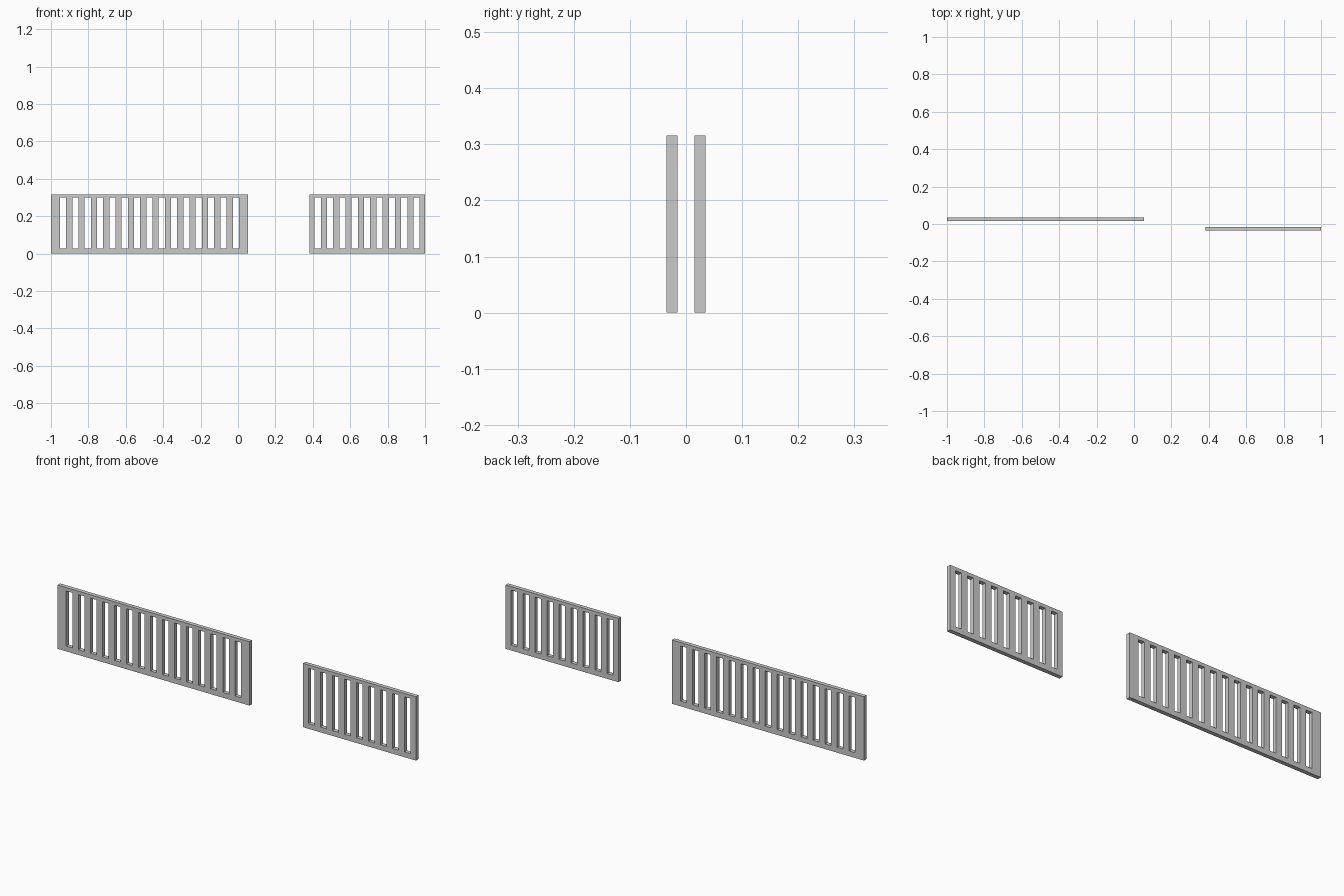
import bpy, bmesh

if "Cube" in bpy.data.objects:
    bpy.data.objects.remove(bpy.data.objects["Cube"])

HEIGHT, THICK = 0.316, 0.02
SLOT_BOTTOM, SLOT_TOP, SLOT_WIDTH = 0.026, 0.299, 0.033


def slotted_panel(name, x0, x1, slots, y_front):
    """Flat panel with a centred row of evenly spaced upright slots."""
    bm = bmesh.new()
    start = (x0 + x1) / 2 - (2 * slots - 1) * SLOT_WIDTH / 2
    xs = [x0] + [start + i * SLOT_WIDTH for i in range(2 * slots)] + [x1]
    zs = [0, SLOT_BOTTOM, SLOT_TOP, HEIGHT]
    grid = [[bm.verts.new((x, y_front, z)) for z in zs] for x in xs]

    # front face, leaving the slot cells open
    for i in range(len(xs) - 1):
        for j in range(3):
            if j == 1 and i % 2 == 1:
                continue
            bm.faces.new((grid[i][j], grid[i + 1][j],
                          grid[i + 1][j + 1], grid[i][j + 1]))

    # thickness
    ext = bmesh.ops.extrude_face_region(bm, geom=bm.faces[:], use_keep_orig=True)
    moved = [g for g in ext["geom"] if isinstance(g, bmesh.types.BMVert)]
    bmesh.ops.translate(bm, verts=moved, vec=(0, THICK, 0))
    bmesh.ops.recalc_face_normals(bm, faces=bm.faces[:])

    mesh = bpy.data.meshes.new(name)
    bm.to_mesh(mesh)
    bm.free()
    obj = bpy.data.objects.new(name, mesh)
    bpy.context.collection.objects.link(obj)
    return obj


# long panel at the back, short panel at the front
slotted_panel("long_slotted_panel", -1.0, 0.053, 15, 0.015)
slotted_panel("short_slotted_panel", 0.381, 1.0, 9, -0.035)
